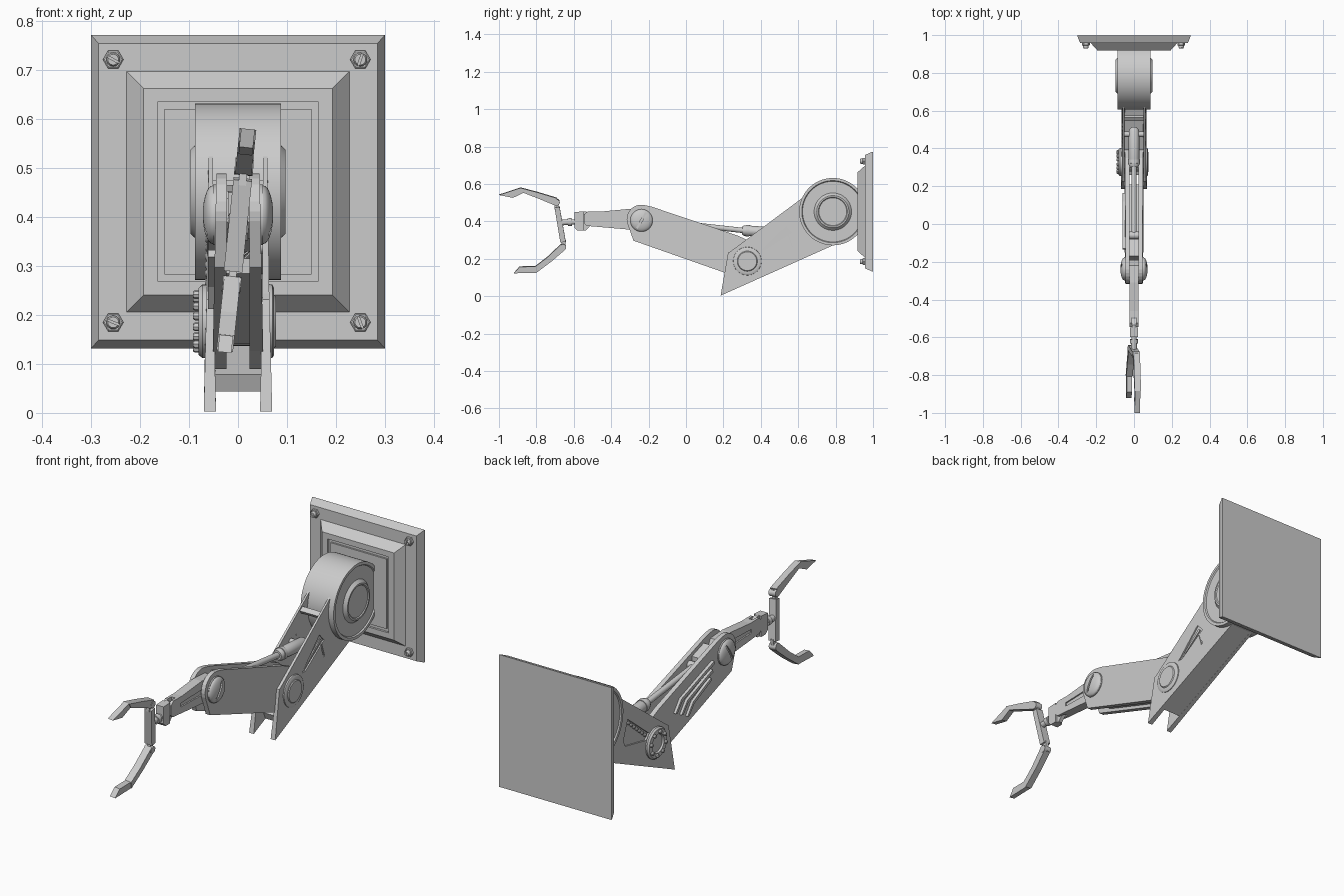
import bpy, bmesh, math
from mathutils import Vector, Matrix

if "Cube" in bpy.data.objects:
    bpy.data.objects.remove(bpy.data.objects["Cube"])


def finish(name, bm, smooth=False):
    bmesh.ops.recalc_face_normals(bm, faces=bm.faces[:])
    me = bpy.data.meshes.new(name)
    bm.to_mesh(me)
    bm.free()
    ob = bpy.data.objects.new(name, me)
    bpy.context.collection.objects.link(ob)
    if smooth:
        bpy.ops.object.select_all(action='DESELECT')
        ob.select_set(True)
        bpy.context.view_layer.objects.active = ob
        bpy.ops.object.shade_smooth_by_angle(angle=math.radians(30))
    return ob


def prism(name, pts, x0, x1):
    """Extrude a (y, z) outline along x; x0/x1 may be functions of z."""
    f0 = x0 if callable(x0) else lambda z: x0
    f1 = x1 if callable(x1) else lambda z: x1
    bm = bmesh.new()
    a = [bm.verts.new((f0(z), y, z)) for y, z in pts]
    b = [bm.verts.new((f1(z), y, z)) for y, z in pts]
    bm.faces.new(a)
    bm.faces.new(b[::-1])
    for i in range(len(pts)):
        j = (i + 1) % len(pts)
        bm.faces.new((a[i], b[i], b[j], a[j]))
    return finish(name, bm)


def lathe(name, origin, axis, profile, n=32):
    """Revolve (distance, radius) pairs about an axis through origin."""
    rot = Vector((0, 0, 1)).rotation_difference(Vector(axis)).to_matrix()
    bm = bmesh.new()
    rings = []
    for d, r in profile:
        rings.append([bm.verts.new(Vector(origin) + rot @ Vector(
            (r * math.cos(2 * math.pi * k / n), r * math.sin(2 * math.pi * k / n), d))) for k in range(n)])
    for p, q in zip(rings, rings[1:]):
        for k in range(n):
            bm.faces.new((p[k], p[(k + 1) % n], q[(k + 1) % n], q[k]))
    bm.faces.new(rings[0])
    bm.faces.new(rings[-1])
    return finish(name, bm, n > 8)


def box(name, centre, size, rot=None):
    bm = bmesh.new()
    m = Matrix.Translation(centre) @ (rot.to_4x4() if rot else Matrix()) @ Matrix.Diagonal((*size, 1))
    bmesh.ops.create_cube(bm, size=1, matrix=m)
    return finish(name, bm)


def cut(ob, cutter):
    m = ob.modifiers.new("cut", 'BOOLEAN')
    m.operation, m.object, m.solver = 'DIFFERENCE', cutter, 'EXACT'
    bpy.context.view_layer.objects.active = ob
    bpy.ops.object.modifier_apply(modifier=m.name)
    bpy.data.objects.remove(cutter)


def span(a, b):
    a, b = Vector(a), Vector(b)
    return (b - a).normalized(), (b - a).length


# wall plate: nested rectangular loops
bm = bmesh.new()
loops = []
for hx, hz, y in [(.3, .32, 1), (.3, .32, .995), (.285, .303, .957), (.228, .246, .957), (.193, .211, .918),
                  (.163, .184, .918), (.163, .184, .928), (.15, .169, .928), (.15, .169, .92)]:
    loops.append([bm.verts.new((sx * hx, y, .452 + sz * hz)) for sx, sz in [(-1, -1), (1, -1), (1, 1), (-1, 1)]])
for p, q in zip(loops, loops[1:]):
    for k in range(4):
        bm.faces.new((p[k], p[(k + 1) % 4], q[(k + 1) % 4], q[k]))
bm.faces.new(loops[0])
bm.faces.new(loops[-1])
finish("wall_plate", bm)

# corner bolts with slots
for i, (x, z) in enumerate([(-.255, .185), (.25, .185), (-.255, .722), (.25, .722)]):
    lathe(f"bolt_washer_{i}", (x, .96, z), (0, -1, 0), [(0, .021), (.013, .021), (.015, .018)], 6)
    head = lathe(f"bolt_head_{i}", (x, .945, z), (0, -1, 0), [(0, .014), (.01, .014), (.015, .011)], 16)
    ang = [.4, 1.2, .5, 1.9][i]
    cut(head, box("slot", (x, .93, z), (.05, .01, .004), Matrix.Rotation(ang, 3, 'Y')))

# shoulder drum with raised caps
half = [(.088, .18), (.088, .166), (.082, .162), (.082, .1), (.097, .086), (.097, .078), (.093, .074)]
lathe("shoulder_drum", (0, .785, .452), (1, 0, 0), [(-d, r) for d, r in half[::-1]] + half, 64)

# upper arm side plates, outer recess on each
arm = [(.185, .003), (.8, .278), (.86, .40), (.80, .56), (.67, .56), (.624, .527), (.244, .244), (.225, .232)]
window = [(.40, .225), (.555, .255), (.57, .285), (.535, .378), (.375, .25)]
for s, side in [(-1, "left"), (1, "right")]:
    plate = prism(f"upper_arm_{side}", arm, lambda z: s * (.045 + .02 * min(z, .3)),
                  lambda z: s * (.07 - .025 * min(z, .4)))
    if s > 0:
        cut(plate, prism("recess", [(.40, .245), (.425, .245), (.57, .34), (.535, .378)], .056, .09))
        prism("recess_rim", [(.41, .25), (.42, .248), (.552, .345), (.54, .355)], .05, .061)
        cut(plate, prism("groove", [(.535, .378), (.528, .37), (.565, .26), (.572, .265)], .059, .09))
    else:
        cut(plate, prism("recess", window, -.057, -.09))
        for k in range(7):
            t = k / 6
            lathe(f"recess_stud_{k}", (-.05, .40 + .125 * t, .25 + .105 * t), (-1, 0, 0),
                  [(0, .008), (.014, .008), (.017, .005)], 10)
# web closing the underside, and the crossbar near the drum
prism("upper_arm_web", [(.275, .044), (.8, .279), (.8, .32), (.26, .078)], -.052, .052)
prism("upper_arm_crossbar", [(.555, .445), (.575, .46), (.565, .475), (.545, .46)], -.055, .055)
prism("upper_arm_neck_block", [(.61, .45), (.7, .42), (.7, .54), (.635, .51)], -.055, .055)

# elbow joint
lathe("elbow_pin", (0, .328, .187), (1, 0, 0), [(-.066, .05), (.066, .05)])
lathe("elbow_cap_right", (0, .328, .187), (1, 0, 0),
      [(.058, .077), (.07, .075), (.074, .068), (.074, .054), (.078, .05), (.078, .042)], 40)
lathe("elbow_ring_left", (0, .328, .187), (-1, 0, 0),
      [(.058, .075), (.073, .075), (.081, .068), (.081, .045), (.073, .042)], 40)
for k in range(8):
    a = k * math.pi / 4 + .2
    lathe(f"elbow_bolt_{k}", (-.078, .328 + .056 * math.cos(a), .187 + .056 * math.sin(a)), (-1, 0, 0),
          [(0, .009), (.01, .009), (.014, .006)], 8)

# forearm side plates with rounded wrist end
fore = [(-.281, .297), (.206, .126), (.27, .09), (.35, .105), (.395, .17), (.39, .24), (.35, .29), (.276, .324),
        (-.185, .479)]
fore += [(-.24 + .077 * math.cos(a), .412 + .077 * math.sin(a)) for a in [math.radians(d) for d in range(75, 196, 15)]]
for s, side in [(-1, "left"), (1, "right")]:
    prism(f"forearm_{side}", fore, s * .024, lambda z: s * (.054 - .02 * z))
prism("forearm_floor", [(-.2, .285), (.206, .142), (.21, .17), (-.2, .315)], -.03, .03)
prism("forearm_bridge", [(-.19, .36), (-.08, .33), (-.08, .425), (-.17, .455)], -.03, .03)

# raised bent ribs on the left of the forearm
for k in range(3):
    o = .036 * k
    top = [(-.13 + .012 * k, .405 - o), (.12 - .045 * k, .318 - .65 * o), (.165 - .045 * k, .262 - .65 * o)]
    w = .014
    low = [(top[2][0] - .014, top[2][1] - .003), (top[1][0] - .006, top[1][1] - w), (top[0][0] - .004, top[0][1] - w)]
    prism(f"forearm_rib_{k}", top + low, -.044, -.061)

# piston between upper arm and forearm
a, b = (0, .50, .338), (0, .30, .352)
d, L = span(a, b)
lathe("piston_cylinder", a, d, [(-.012, .012), (-.004, .022), (.01, .028), (L - .012, .028), (L, .022)], 24)
lathe("piston_collar", b, d, [(-.04, .031), (-.02, .031)], 24)
e = (0, -.06, .392)
d, L = span(b, e)
lathe("piston_rod", b, d, [(-.02, .014), (L, .014)], 20)
lathe("piston_pin_rear", (-.055, .475, .34), (1, 0, 0), [(0, .014), (.11, .014)], 20)
lathe("piston_pin_front", (-.04, -.06, .392), (1, 0, 0), [(0, .02), (.08, .02)], 20)

# slotted domes at the wrist pivot
for s, side in [(-1, "left"), (1, "right")]:
    dome = [(.035, .062), (.051, .062)] + [(.051 + .021 * math.sin(t), .06 * math.cos(t)) for t in
                                           [i * math.pi / 14 for i in range(7)]]
    ob = lathe(f"wrist_dome_{side}", (0, -.238, .405), (s, 0, 0), dome, 40)
    cut(ob, box("slot", (s * .075, -.238, .405), (.024, .14, .011), Matrix.Rotation(math.radians(60), 3, 'X')))

# wrist link: tapered bar with side grooves and a forked tip
link = [(-.545, .39), (-.53, .376), (-.3, .356), (-.22, .36), (-.19, .405), (-.22, .46), (-.31, .466),
        (-.46, .452), (-.525, .453), (-.545, .438)]
bar = prism("wrist_link", link, -.023, .023)
cut(bar, box("fork_gap", (0, -.54, .41), (.02, .09, .2)))
for s in (-1, 1):
    cut(bar, prism("groove", [(-.47, .402), (-.3, .398), (-.3, .425), (-.47, .42)], s * .016, s * .04))
prism("wrist_block", [(-.597, .368), (-.582, .352), (-.535, .352), (-.5, .39), (-.5, .43), (-.535, .453),
                      (-.597, .45)], -.0095, .0095)
prism("wrist_block_wide", [(-.597, .368), (-.582, .352), (-.547, .352), (-.547, .453), (-.597, .45)], -.02, .02)
lathe("wrist_neck", (0, -.58, .398), (0, -1, -.05),
      [(0, .014), (.03, .014), (.03, .021), (.052, .021), (.052, .015), (.1, .015)], 20)

# gripper: palm bar, knuckles and two bent fingers, rolled slightly
grip = [
    prism("palm_bar", [(-.703, .475), (-.676, .48), (-.643, .292), (-.672, .288)], -.019, .019),
    prism("palm_lug_upper", [(-.704, .465), (-.682, .465), (-.684, .52), (-.704, .515)], -.008, .008),
    prism("palm_lug_lower", [(-.668, .25), (-.646, .248), (-.642, .3), (-.664, .3)], -.008, .008),
    lathe("knuckle_upper", (-.019, -.692, .503), (1, 0, 0), [(0, .017), (.038, .017)], 16),
    lathe("knuckle_lower", (-.019, -.658, .262), (1, 0, 0), [(0, .017), (.038, .017)], 16),
    prism("finger_upper_base", [(-.688, .525), (-.79, .556), (-.884, .581), (-.868, .555), (-.78, .52), (-.70, .487)],
          -.017, .017),
    prism("finger_upper_tip", [(-.884, .581), (-1, .543), (-.925, .528), (-.868, .555)], -.014, .014),
    prism("finger_lower_base", [(-.645, .25), (-.72, .185), (-.8, .125), (-.807, .158), (-.745, .205), (-.668, .278)],
          -.017, .017),
    prism("finger_lower_tip", [(-.8, .125), (-.92, .122), (-.89, .157), (-.807, .158)], -.014, .014),
]
pivot = Vector((.002, 0, .385))
roll = Matrix.Translation(pivot) @ Matrix.Rotation(math.radians(6), 4, 'Y') @ Matrix.Translation(-pivot)
for ob in grip:
    ob.data.transform(roll)
